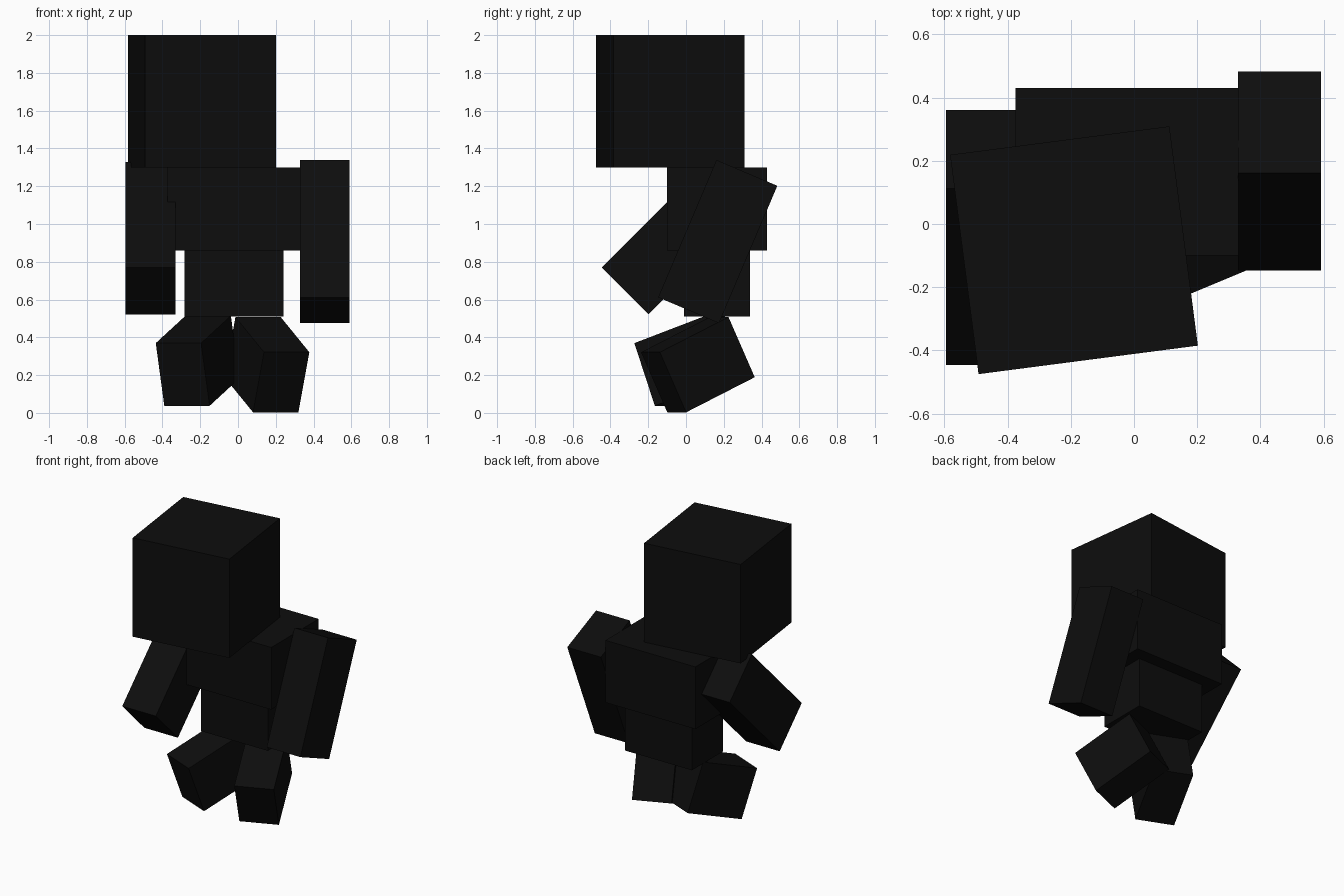
import bpy
from math import radians

cube = bpy.data.objects.get("Cube")
if cube:
    bpy.data.objects.remove(cube, do_unlink=True)

# One near-black colour
black = bpy.data.materials.new("near_black")
black.use_nodes = True
colour = (0.004, 0.004, 0.004, 1)
black.diffuse_color = colour
black.node_tree.nodes["Principled BSDF"].inputs["Base Color"].default_value = colour


def block(name, centre, size, tilt=0, yaw=0):
    """Box of a given size, tilted about x and then turned about z."""
    bpy.ops.mesh.primitive_cube_add(size=1, location=centre)
    ob = bpy.context.object
    ob.name = name
    ob.scale = size
    bpy.ops.object.transform_apply(location=False, rotation=False, scale=True)
    ob.rotation_euler = (radians(tilt), 0, radians(yaw))
    ob.data.materials.append(black)
    return ob


# Head, turned slightly to its left
block("head", (-0.19, -0.083, 1.65), (0.70, 0.70, 0.70), yaw=7.4)

# Chest and waist
block("chest", (-0.022, 0.165, 1.08), (0.705, 0.53, 0.44))
block("waist", (-0.022, 0.165, 0.685), (0.525, 0.35, 0.35))

# Arms swung forward
arm = (0.263, 0.35, 0.79)
block("left_arm", (0.46, 0.168, 0.907), arm, tilt=-23)
block("right_arm", (-0.463, -0.043, 0.925), arm, tilt=-45)

# Short legs, splayed outward
leg = (0.26, 0.435, 0.352)
block("left_leg", (0.153, 0.063, 0.255), leg, tilt=25.3, yaw=22.6)
block("right_leg", (-0.214, 0.02, 0.276), leg, tilt=19.5, yaw=-22.6)
